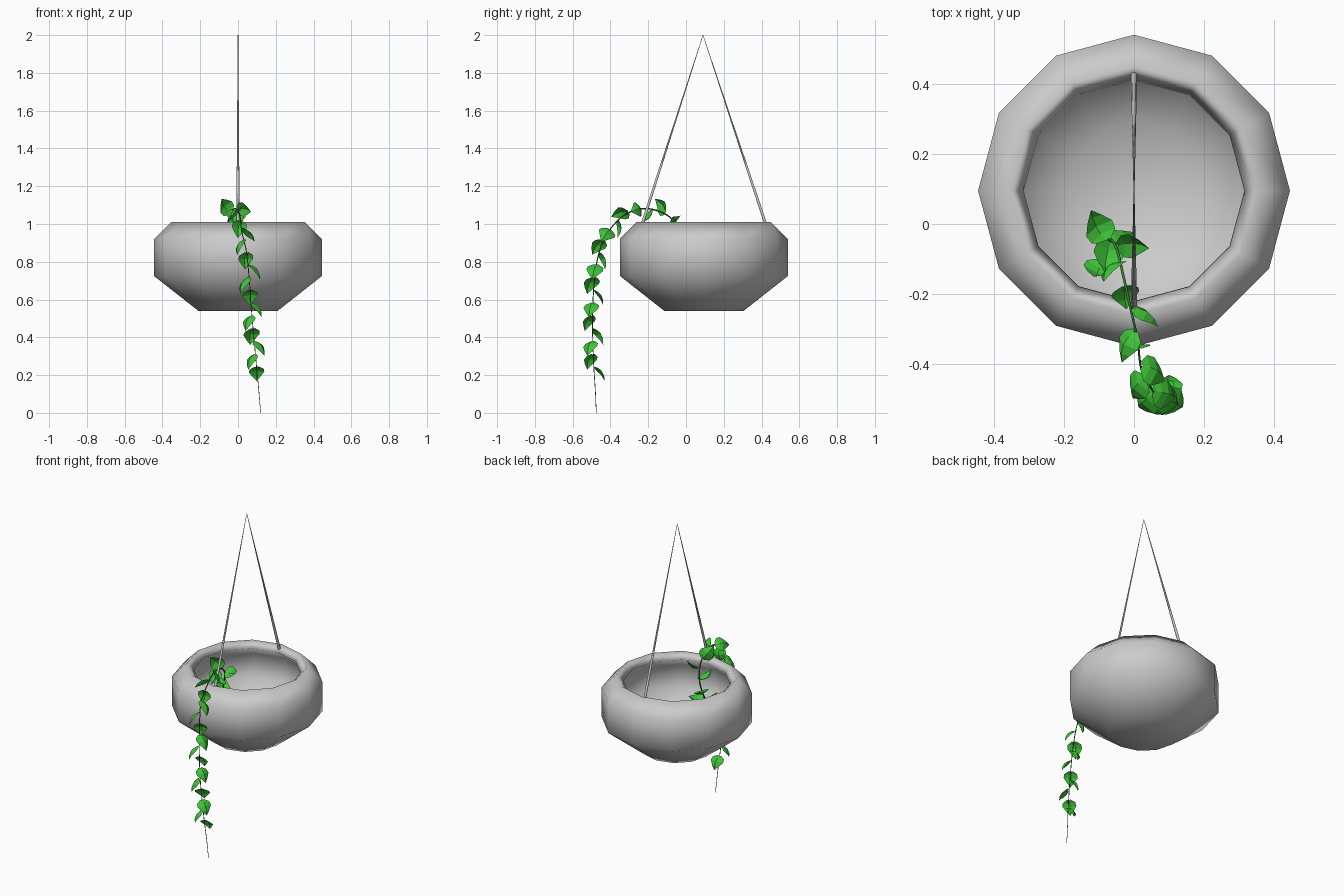
import bpy, bmesh, math, random
from mathutils import Vector

if "Cube" in bpy.data.objects:
    bpy.data.objects.remove(bpy.data.objects["Cube"])

random.seed(4)
CY = 0.095  # pot axis


def material(name, rgb):
    m = bpy.data.materials.new(name)
    m.diffuse_color = (*rgb, 1)
    m.use_nodes = True
    m.node_tree.nodes["Principled BSDF"].inputs["Base Color"].default_value = m.diffuse_color
    return m


def add_mesh(name, bm, smooth=False, mat=None):
    bmesh.ops.recalc_face_normals(bm, faces=bm.faces) if smooth else None
    me = bpy.data.meshes.new(name)
    bm.to_mesh(me)
    bm.free()
    for p in me.polygons:
        p.use_smooth = smooth
    ob = bpy.data.objects.new(name, me)
    bpy.context.collection.objects.link(ob)
    if mat:
        me.materials.append(mat)
    return ob


def add_tube(name, pts, radii, depth, mat=None):
    cu = bpy.data.curves.new(name, 'CURVE')
    cu.dimensions = '3D'
    cu.bevel_depth = depth
    cu.bevel_resolution = 1
    cu.use_fill_caps = True
    sp = cu.splines.new('POLY')
    sp.points.add(len(pts) - 1)
    for q, p, r in zip(sp.points, pts, radii):
        q.co = (*p, 1)
        q.radius = r
    ob = bpy.data.objects.new(name, cu)
    bpy.context.collection.objects.link(ob)
    if mat:
        cu.materials.append(mat)
    return ob


# Pot: hollow 12-sided lathe, outside then inside
profile = [(0.21, 0.54), (0.445, 0.725), (0.445, 0.92), (0.355, 1.01),
           (0.315, 0.97), (0.40, 0.90), (0.40, 0.745), (0.195, 0.58)]
N = 12
bm = bmesh.new()
rings = [[bm.verts.new((r * math.cos(math.tau * i / N), CY + r * math.sin(math.tau * i / N), z))
          for i in range(N)] for r, z in profile]
for a, b in zip(rings, rings[1:]):
    for i in range(N):
        j = (i + 1) % N
        bm.faces.new((a[i], a[j], b[j], b[i]))
bm.faces.new(rings[0])
bm.faces.new(rings[-1])
add_mesh("hanging_pot", bm, smooth=True)

# Two cords tapering up to the hanging point
apex = Vector((0, CY - 0.005, 2.0))
for name, y in (("front_cord", CY - 0.33), ("back_cord", CY + 0.33)):
    add_tube(name, [Vector((0, y, 0.99)), apex], [1, 0.15], 0.009)

# Vine stem: rises from inside the pot, over the rim and hangs to the ground
ctrl = [Vector(c) for c in (
    (-0.09, -0.13, 0.70), (-0.09, -0.08, 0.80), (-0.07, -0.045, 0.92), (-0.05, -0.07, 1.02),
    (-0.03, -0.15, 1.07), (-0.01, -0.24, 1.08), (0.01, -0.33, 1.045), (0.02, -0.41, 0.96),
    (0.045, -0.46, 0.85), (0.06, -0.485, 0.70), (0.075, -0.495, 0.50), (0.095, -0.49, 0.28),
    (0.11, -0.48, 0.12), (0.12, -0.475, 0.0))]
path = []
ext = [2 * ctrl[0] - ctrl[1]] + ctrl + [2 * ctrl[-1] - ctrl[-2]]
for a, b, c, d in zip(ext, ext[1:], ext[2:], ext[3:]):
    for k in range(5):
        t = k / 5
        path.append(0.5 * (2 * b + (c - a) * t + (2 * a - 5 * b + 4 * c - d) * t * t
                           + (3 * b - a - 3 * c + d) * t ** 3))
path.append(ctrl[-1])
n = len(path)
add_tube("vine_stem", path, [1 - 0.7 * i / (n - 1) for i in range(n)], 0.005,
         material("stem_green", (0.05, 0.2, 0.04)))

# Leaves: folded heart shapes spiralling along the stem in thirds of a turn
STATIONS = [(0.0, 0.012), (0.02, 0.042), (0.045, 0.046), (0.075, 0.026), (0.10, 0.0)]


def add_leaf(bm, base, axis, side, normal, s):
    def pt(u, v, w):
        return bm.verts.new(base + s * (axis * u + side * v + normal * w))
    mid, left, right = [], [], []
    for u, h in STATIONS:
        bow = 0.012 - 8 * (u - 0.04) ** 2
        mid.append(pt(u, 0, bow))
        left.append(pt(u - 0.006, h, bow - 0.35 * h) if h else mid[-1])
        right.append(pt(u - 0.006, -h, bow - 0.35 * h) if h else mid[-1])
    for i in range(len(mid) - 1):
        for edge, flip in ((left, False), (right, True)):
            f = list(dict.fromkeys((mid[i], mid[i + 1], edge[i + 1], edge[i])))
            bm.faces.new(f[::-1] if flip else f)


bm = bmesh.new()
SPACING = 0.068
walked, k = 0.0, 0
# walk up from the tip so the lowest leaf lands just above the bare end
rev = path[::-1]
next_at = 0.245
for p, q in zip(rev, rev[1:]):
    seg = (q - p).length
    while walked + seg >= next_at:
        base = p.lerp(q, (next_at - walked) / seg)
        t = (p - q).normalized()
        e1 = Vector((1, 0, 0))
        e1 = (e1 - t * e1.dot(t)).normalized()
        e2 = e1.cross(t)
        ang = math.radians(100 + 120 * k + random.uniform(-12, 12))
        r = e1 * math.cos(ang) + e2 * math.sin(ang)
        axis = (0.6 * r + 0.45 * t + Vector((0, 0, -0.25))).normalized()
        side = t.cross(r)
        side = (side - axis * side.dot(axis)).normalized()
        normal = axis.cross(side)
        if normal.dot(r - t) < 0:
            side, normal = -side, -normal
        add_leaf(bm, base + r * 0.008, axis, side, normal, random.uniform(0.88, 1.02))
        k += 1
        next_at += SPACING
    walked += seg
add_mesh("vine_leaves", bm, mat=material("leaf_green", (0.05, 0.55, 0.04)))
